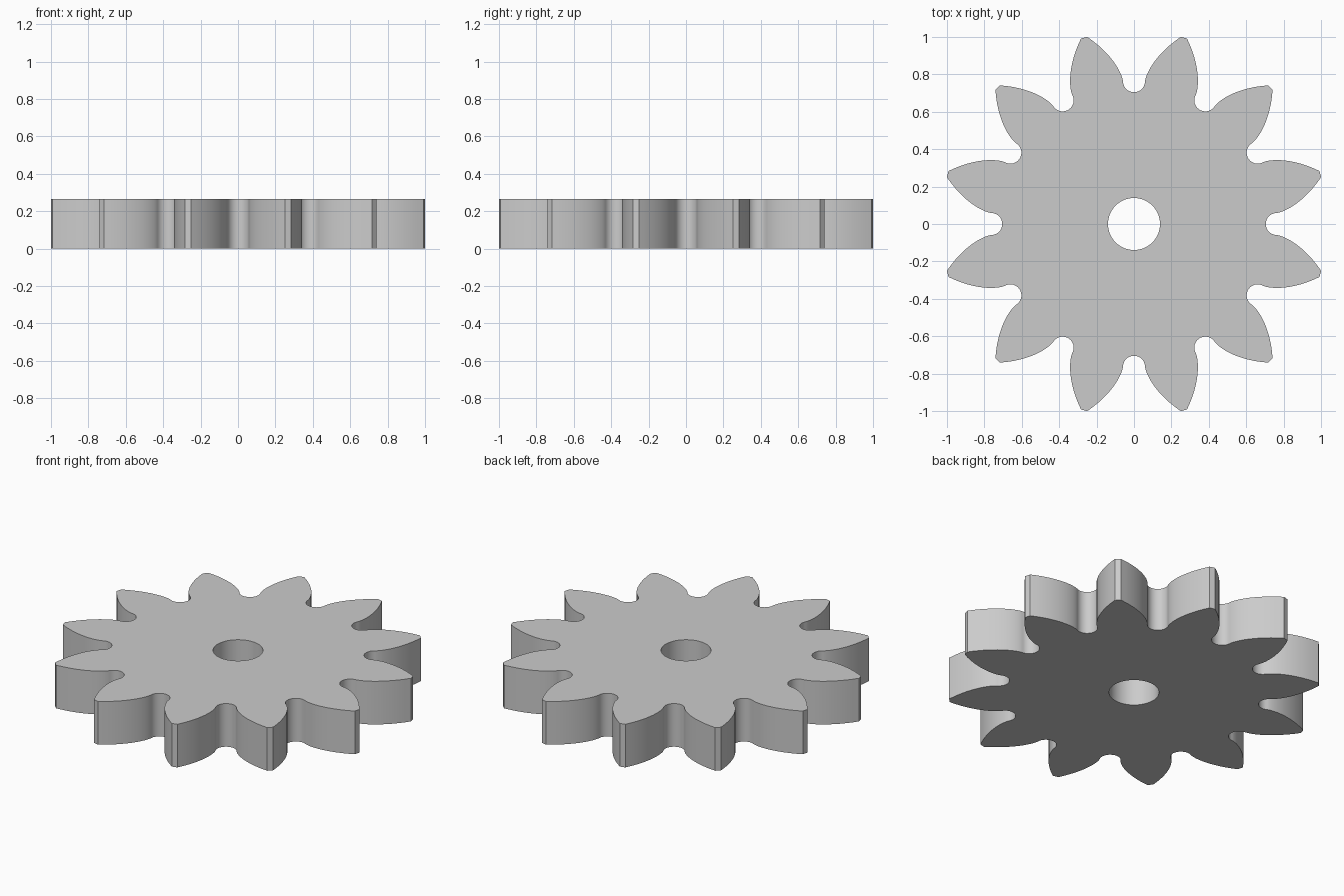
import bpy, bmesh
from math import sin, cos, tan, acos, pi, radians

if "Cube" in bpy.data.objects:
    bpy.data.objects.remove(bpy.data.objects["Cube"])

TEETH, THICK, BORE = 12, 0.265, 0.139
TIP_R = 1.0315
PITCH_R = TIP_R * TEETH / (TEETH + 2)
PRESSURE = radians(30)
BASE_R = PITCH_R * cos(PRESSURE)

def inv(a):
    return tan(a) - a

def gap_half_angle(r):
    """Half the angle of the gap between two involute flanks at radius r."""
    a = acos(min(1, BASE_R / r))
    return pi / (2 * TEETH) - inv(PRESSURE) + inv(a)

# Half of one gap, opening along +x: round root, then involute flank to the tip
g0 = gap_half_angle(BASE_R)
cx, root = BASE_R * cos(g0), BASE_R * sin(g0)
half = [(cx - root * cos(t * pi / 20), root * sin(t * pi / 20)) for t in range(10)]
for i in range(13):
    r = BASE_R + (TIP_R - BASE_R) * (i / 12) ** 1.3
    g = gap_half_angle(r)
    half.append((r * cos(g), r * sin(g)))
gap = [(x, -y) for x, y in reversed(half[1:])] + half

# Repeat the gap around the wheel
outline = []
for k in range(TEETH):
    a = 2 * pi * k / TEETH
    outline += [(x * cos(a) - y * sin(a), x * sin(a) + y * cos(a)) for x, y in gap]
bore = [(BORE * cos(2 * pi * i / 64), BORE * sin(2 * pi * i / 64)) for i in range(64)]

# Fill the plate with its bore and extrude it
bm = bmesh.new()
edges = []
for loop in (outline, bore):
    vs = [bm.verts.new((x, y, 0)) for x, y in loop]
    edges += [bm.edges.new((vs[i - 1], vs[i])) for i in range(len(vs))]
bmesh.ops.triangle_fill(bm, edges=edges, use_beauty=True, normal=(0, 0, 1))
ext = bmesh.ops.extrude_face_region(bm, geom=bm.faces[:], use_keep_orig=True)
top = [v for v in ext["geom"] if isinstance(v, bmesh.types.BMVert)]
bmesh.ops.translate(bm, verts=top, vec=(0, 0, THICK))
bmesh.ops.recalc_face_normals(bm, faces=bm.faces[:])

mesh = bpy.data.meshes.new("gear_wheel")
bm.to_mesh(mesh)
bm.free()
gear = bpy.data.objects.new("gear_wheel", mesh)
bpy.context.collection.objects.link(gear)
bpy.context.view_layer.objects.active = gear
gear.select_set(True)
bpy.ops.object.shade_smooth_by_angle(angle=radians(30))
